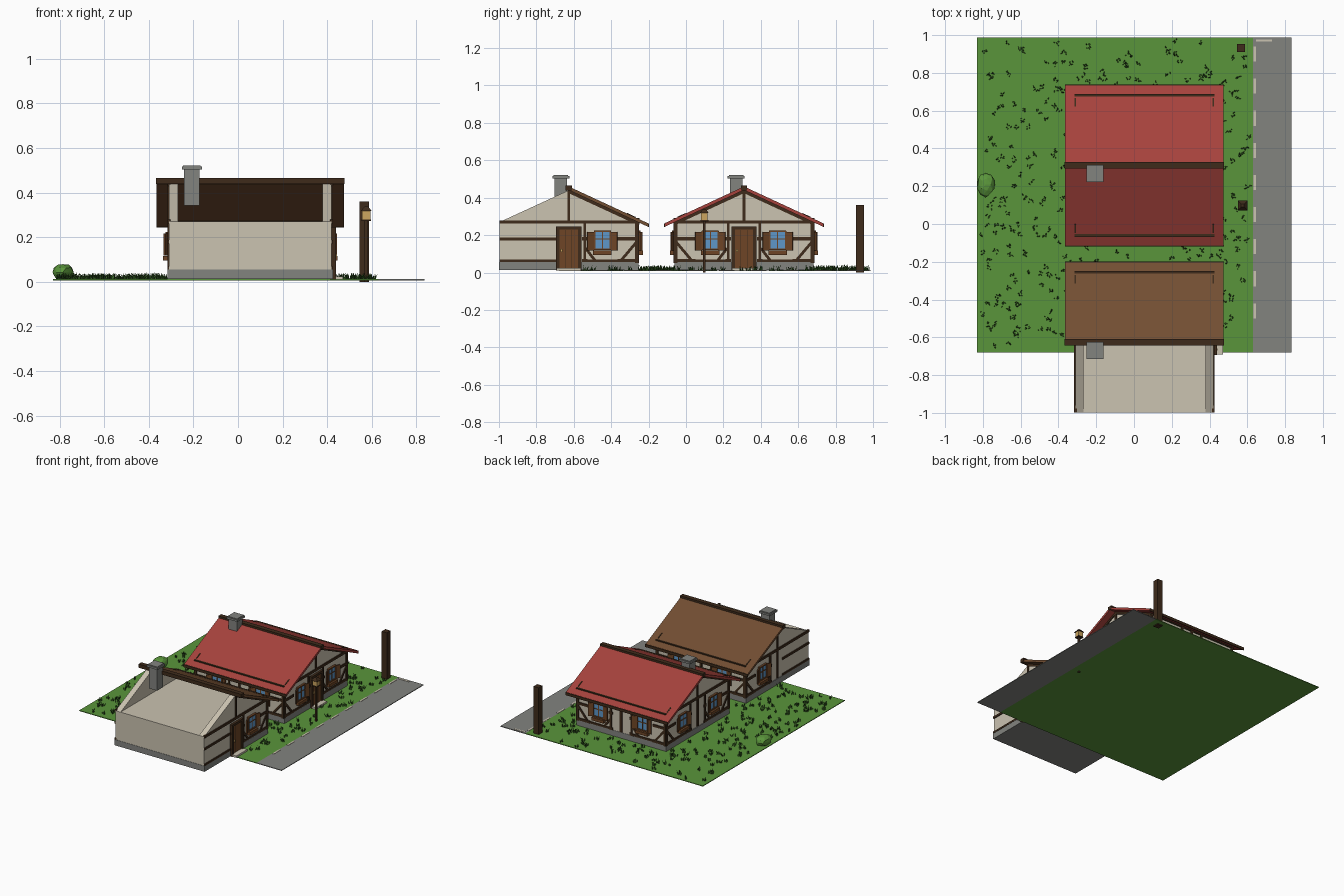
import bpy, bmesh, math, random
from mathutils import Matrix, Vector

cube = bpy.data.objects.get("Cube")
if cube:
    bpy.data.objects.remove(cube, do_unlink=True)
random.seed(4)

COLOURS = {"plaster": "CBC3B1", "stone": "82837F", "grass_green": "5A953B", "dark_leaf": "335C23",
           "red_tile": "A6423C", "brown_tile": "724E32", "dark_timber": "3E2B1B",
           "wood": "6E4526", "glass": "5F97C8", "lamp_glow": "CCA660"}


def linear(h):
    c = [int(h[i:i + 2], 16) / 255 for i in (0, 2, 4)]
    return [v / 12.92 if v < 0.04 else ((v + 0.055) / 1.055) ** 2.4 for v in c] + [1]


MATS = {}
for key, code in COLOURS.items():
    m = bpy.data.materials.new(key)
    m.use_nodes = True
    m.diffuse_color = linear(code)
    bsdf = m.node_tree.nodes["Principled BSDF"]
    bsdf.inputs["Base Color"].default_value = linear(code)
    bsdf.inputs["Roughness"].default_value = 0.9
    MATS[key] = m

parts = {}
WORLD = Matrix.Identity(4)


def part(name, mat):
    return parts.setdefault(name, (bmesh.new(), mat))[0]


def block(name, mat, centre, size, frame=WORLD, rot=WORLD):
    """Box given by centre and size inside a local frame."""
    mx = frame @ Matrix.Translation(centre) @ rot @ Matrix.Diagonal((*size, 1))
    bmesh.ops.create_cube(part(name, mat), size=1, matrix=mx)


def span(name, mat, lo, hi):
    """Box between two corners."""
    lo, hi = Vector(lo), Vector(hi)
    block(name, mat, (lo + hi) / 2, hi - lo)


def prism(name, mat, profile, x0, x1):
    """Extrude a y-z profile along x."""
    bm = part(name, mat)
    a, b = ([bm.verts.new((x, y, z)) for y, z in profile] for x in (x0, x1))
    bm.faces.new(a)
    bm.faces.new(b[::-1])
    for i in range(len(a)):
        j = (i + 1) % len(a)
        bm.faces.new((a[i], a[j], b[j], b[i]))


def wall_frame(origin, along, out):
    m = Matrix((along, out, (0, 0, 1))).transposed().to_4x4()
    return Matrix.Translation(origin) @ m


def beam(name, frame, a, b, width=0.018, depth=0.014, mat="dark_timber"):
    """Timber lying on a wall between two (along, height) points."""
    (u0, z0), (u1, z1) = a, b
    turn = Matrix.Rotation(-math.atan2(z1 - z0, u1 - u0), 4, "Y")
    block(name, mat, ((u0 + u1) / 2, 0, (z0 + z1) / 2),
          (math.hypot(u1 - u0, z1 - z0), depth, width), frame, turn)


def window(h, f, u):
    block(h + "_window_glass", "glass", (u, 0.004, 0.172), (0.08, 0.01, 0.095), f)
    for s in (-1, 1):
        block(h + "_window_frames", "wood", (u + s * 0.042, 0.006, 0.172), (0.008, 0.018, 0.1), f)
        block(h + "_window_frames", "wood", (u, 0.006, 0.172 + s * 0.048), (0.09, 0.018, 0.009), f)
        swing = Matrix.Rotation(s * math.radians(22), 4, "Z")
        block(h + "_shutters", "wood", (u + s * 0.063, 0.014, 0.168), (0.036, 0.007, 0.098), f, swing)
    block(h + "_window_frames", "wood", (u, 0.005, 0.172), (0.006, 0.014, 0.095), f)
    block(h + "_window_frames", "wood", (u, 0.005, 0.18), (0.08, 0.014, 0.006), f)
    block(h + "_window_sills", "wood", (u, 0.012, 0.106), (0.1, 0.028, 0.022), f)


def door(h, f):
    block(h + "_door", "wood", (0, 0.004, 0.122), (0.1, 0.014, 0.22), f)
    for s in (-1, 1):
        block(h + "_door_frame", "dark_timber", (s * 0.058, 0.006, 0.128), (0.018, 0.026, 0.235), f)
        block(h + "_door_planks", "dark_timber", (s * 0.017, 0.01, 0.122), (0.003, 0.004, 0.21), f)
    block(h + "_door_frame", "dark_timber", (0, 0.006, 0.239), (0.134, 0.026, 0.016), f)
    block(h + "_door_handle", "lamp_glow", (-0.038, 0.016, 0.118), (0.01, 0.014, 0.014), f)
    block(h + "_doorstep", "plaster", (0, 0.025, 0.018), (0.13, 0.05, 0.014), f)


def half_timbering(h, f, half, s):
    """Posts, braces, rail and window on one half of a wall."""
    n = h + "_timbers"
    beam(n, f, (s * (half - 0.006), 0.05), (s * (half - 0.006), 0.275))
    beam(n, f, (s * 0.085, 0.06), (s * 0.085, 0.265), 0.014)
    for z in (0.18, 0.064):
        beam(n, f, (s * 0.07, z), (s * 0.1, z))
        beam(n, f, (s * 0.26, z), (s * half, z))
    beam(n, f, (s * 0.07, 0.064), (s * half, 0.064), 0.014)
    beam(n, f, (s * (half - 0.01), 0.16), (s * (half - 0.09), 0.065), 0.015, 0.012)
    beam(n, f, (s * 0.09, 0.13), (s * 0.14, 0.065), 0.015, 0.012)
    window(h, f, s * 0.18)


X0, X1, XC, HY = -0.31, 0.42, 0.055, 0.37


def house(h, yc, tile, halves):
    """Timbered cottage; halves lists the finished sides along y."""
    span(h + "_plinth", "stone", (X0 - 0.005, yc - HY - 0.002, 0.0125), (X1 + 0.005, yc + HY + 0.002, 0.055))
    span(h + "_walls", "plaster", (X0, yc - HY, 0.055), (X1, yc + HY, 0.27))
    for xa, xb in ((X0, X0 + 0.042), (X1 - 0.042, X1)):
        prism(h + "_gables", "plaster", [(yc - HY, 0.27), (yc + HY, 0.27), (yc, 0.44)], xa, xb)
    # Roof, ridge and fascia
    for s in halves:
        prism(h + "_roof", tile, [(yc, 0.441), (yc + s * 0.423, 0.245),
                                  (yc + s * 0.423, 0.264), (yc, 0.46)], X0 - 0.055, X1 + 0.055)
        block(h + "_fascia", "dark_timber", (XC, yc + s * 0.4255, 0.253), (0.842, 0.006, 0.02))
        block(h + "_wall_plate", "dark_timber", (XC, yc + s * 0.371, 0.275), (0.74, 0.014, 0.035))
    block(h + "_ridge_beam", "dark_timber", (XC, yc, 0.453), (0.845, 0.034, 0.027))
    # Chimney
    block(h + "_chimney", "stone", (-0.207, yc - 0.042, 0.425), (0.068, 0.068, 0.165))
    block(h + "_chimney", "stone", (-0.207, yc - 0.042, 0.51), (0.09, 0.09, 0.014))
    block(h + "_chimney", "stone", (-0.207, yc - 0.042, 0.517), (0.078, 0.078, 0.01))
    # Gable walls
    for x, out in ((X0, -1), (X1, 1)):
        f = wall_frame((x, yc, 0), (0, 1, 0), (out, 0, 0))
        n = h + "_timbers"
        beam(n, f, (-HY, 0.27), (HY, 0.27), 0.018)
        beam(n, f, (0, 0.27), (0, 0.44), 0.014)
        for s in (-1, 1):
            if s in halves:
                half_timbering(h, f, HY, s)
                beam(n, f, (0, 0.433), (s * HY, 0.262), 0.016)
                beam(n, f, (s * 0.31, 0.313), (s * 0.355, 0.292), 0.012, 0.008)
            else:
                beam(n, f, (-HY, 0.18), (-0.06, 0.18), 0.016)
                beam(n, f, (-HY, 0.062), (-0.06, 0.062), 0.014)
        if out > 0:
            door(h, f)
        else:
            beam(n, f, (0, 0.06), (0, 0.27))
    # Long walls
    for s in halves:
        f = wall_frame((XC, yc + s * HY, 0), (1, 0, 0), (0, s, 0))
        beam(h + "_timbers", f, (0, 0.06), (0, 0.27))
        for side in (-1, 1):
            half_timbering(h, f, 0.365, side)


house("red_house", 0.31, "red_tile", (-1, 1))
house("brown_house", -0.627, "brown_tile", (1,))

# Lawn, road and painted kerb dashes
span("lawn", "grass_green", (-0.83, -0.68, 0.007), (0.63, 0.988, 0.012))
span("road", "stone", (0.63, -0.68, 0.007), (0.835, 0.988, 0.012))
for i in range(9):
    y = -0.5 + i * 0.17
    span("kerb_dashes", "plaster", (0.632, y, 0.01), (0.645, y + 0.08, 0.014))
span("kerb_dashes", "plaster", (0.645, 0.965, 0.01), (0.73, 0.977, 0.014))

# Timber post and lantern
span("wooden_post", "dark_timber", (0.545, 0.91, 0), (0.587, 0.953, 0.36))
block("lantern_pole", "dark_timber", (0.575, 0.098, 0.14), (0.014, 0.014, 0.28))
block("lantern_glass", "lamp_glow", (0.575, 0.098, 0.298), (0.036, 0.036, 0.038))
block("lantern_cap", "dark_timber", (0.575, 0.098, 0.277), (0.042, 0.042, 0.006))
bmesh.ops.create_cone(part("lantern_cap", "dark_timber"), cap_ends=True, segments=4, radius1=0.036,
                      radius2=0.012, depth=0.02, matrix=Matrix.Translation((0.575, 0.098, 0.327))
                      @ Matrix.Rotation(math.pi / 4, 4, "Z"))

# Bush
ball = bmesh.ops.create_icosphere(part("bush", "grass_green"), subdivisions=2, radius=1)
for v in ball["verts"]:
    p = v.co * random.uniform(0.85, 1.05)
    v.co = (-0.785 + p.x * 0.05, 0.21 + p.y * 0.068, 0.043 + p.z * 0.04)

# Grass tufts
tufts = 0
while tufts < 240:
    x, y = random.uniform(-0.81, 0.61), random.uniform(-0.66, 0.97)
    if X0 - 0.03 < x < X1 + 0.04 and (y < -0.23 or -0.09 < y < 0.71):
        continue
    tufts += 1
    for k in range(5):
        height = random.uniform(0.02, 0.034)
        lean = Matrix.Rotation(random.uniform(0, math.tau), 4, "Z") @ Matrix.Rotation(random.uniform(0.1, 0.6), 4, "Y")
        spot = Matrix.Translation((x + random.uniform(-0.012, 0.012), y + random.uniform(-0.012, 0.012), 0.01))
        bmesh.ops.create_cone(part("grass_tufts", "dark_leaf"), segments=3, radius1=0.004, radius2=0,
                              depth=height, matrix=spot @ lean @ Matrix.Translation((0, 0, height / 2)))

# Turn every part into an object
for name, (bm, mat) in parts.items():
    bmesh.ops.recalc_face_normals(bm, faces=bm.faces)
    mesh = bpy.data.meshes.new(name)
    bm.to_mesh(mesh)
    bm.free()
    mesh.materials.append(MATS[mat])
    bpy.context.scene.collection.objects.link(bpy.data.objects.new(name, mesh))
